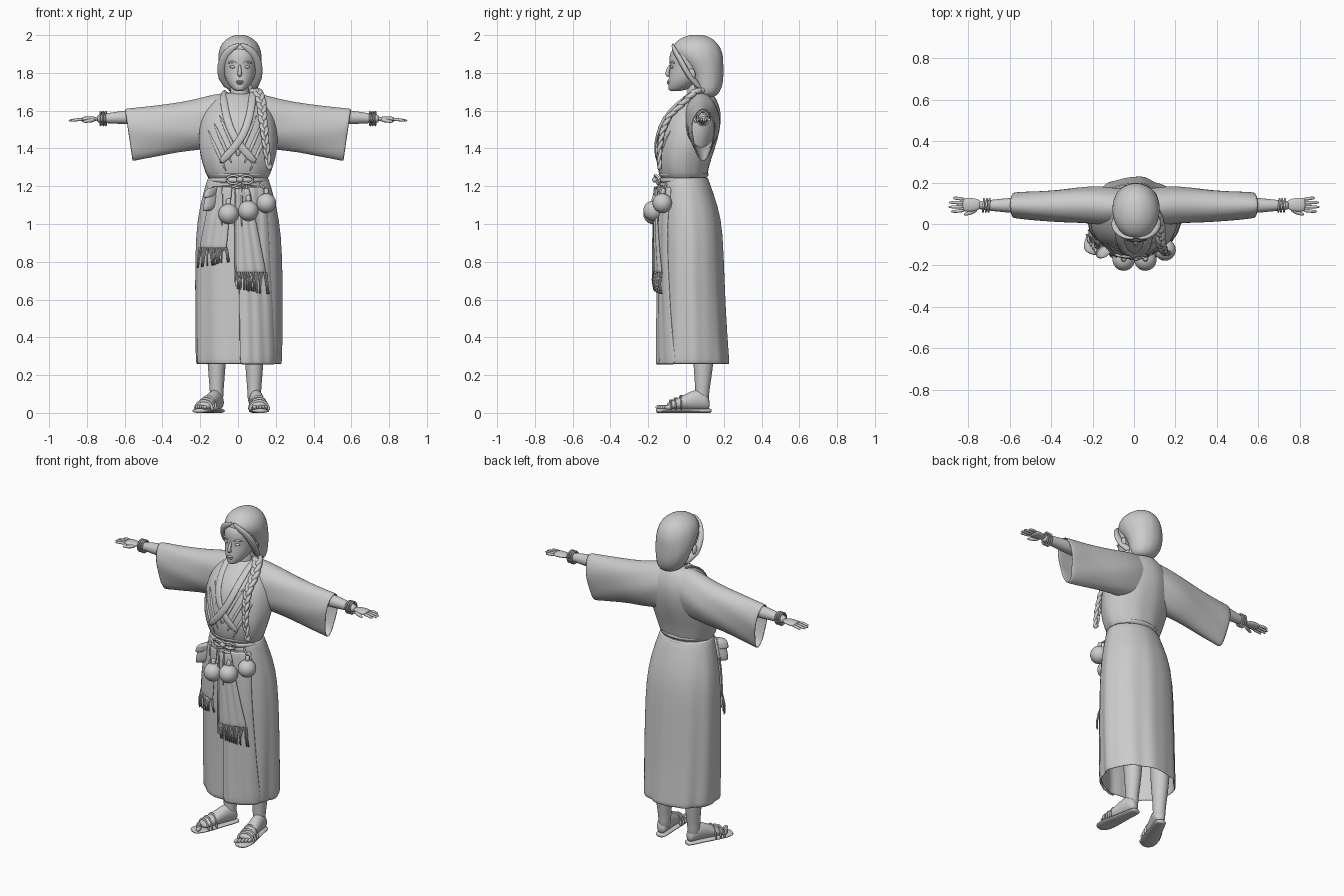
import bpy, bmesh, math, random
from mathutils import Vector as V

random.seed(4)
if "Cube" in bpy.data.objects:
    bpy.data.objects.remove(bpy.data.objects["Cube"])

clay = bpy.data.materials.new("clay_grey")
clay.use_nodes = True
GREY = (0.6, 0.6, 0.6, 1)
clay.diffuse_color = GREY
clay.node_tree.nodes["Principled BSDF"].inputs["Base Color"].default_value = GREY


def finish(name, bm, sub=0, thick=0):
    bmesh.ops.recalc_face_normals(bm, faces=bm.faces)
    for f in bm.faces:
        f.smooth = True
    me = bpy.data.meshes.new(name)
    bm.to_mesh(me)
    bm.free()
    me.materials.append(clay)
    ob = bpy.data.objects.new(name, me)
    bpy.context.collection.objects.link(ob)
    if thick:
        mod = ob.modifiers.new("cloth", "SOLIDIFY")
        mod.thickness, mod.offset = thick, 0
    if sub:
        ob.modifiers.new("smooth", "SUBSURF").levels = sub
        ob.modifiers["smooth"].render_levels = sub
    return ob


def loft(name, rings, n=24, shape=None, caps=True, thick=0, sub=1):
    """Skin rings given as (centre, half axis, half axis)."""
    bm, rows = bmesh.new(), []
    for i, (c, u, v) in enumerate(rings):
        row = []
        for k in range(n):
            a = math.tau * k / n
            su, sv = shape(a, i / (len(rings) - 1)) if shape else (1, 1)
            row.append(bm.verts.new(V(c) + V(u) * math.cos(a) * su + V(v) * math.sin(a) * sv))
        rows.append(row)
    for a, b in zip(rows, rows[1:]):
        for k in range(n):
            bm.faces.new((a[k], a[k - 1], b[k - 1], b[k]))
    if caps:
        bm.faces.new(rows[0])
        bm.faces.new(rows[-1])
    return finish(name, bm, sub, thick)


def upright(rows):
    """Rows are z, x half width, front y, back y, x centre."""
    return [((cx, (f + b) / 2, z), (w, 0, 0), (0, (b - f) / 2, 0)) for z, w, f, b, cx in rows]


def tube(name, pts, r, flat=1, n=8, ref=(0, -1, 0), sub=1):
    pts = [V(p) for p in pts]
    rings = []
    for i, p in enumerate(pts):
        t = pts[min(i + 1, len(pts) - 1)] - pts[max(i - 1, 0)]
        u = t.cross(V(ref)).normalized()
        v = u.cross(t).normalized()
        ri = r[i] if isinstance(r, (list, tuple)) else r
        rings.append((p, u * ri, v * ri * flat))
    return loft(name, rings, n, sub=sub)


def ball(name, c, s):
    bm = bmesh.new()
    bmesh.ops.create_uvsphere(bm, u_segments=24, v_segments=14, radius=1)
    bmesh.ops.scale(bm, vec=V(s), verts=bm.verts)
    bmesh.ops.translate(bm, vec=V(c), verts=bm.verts)
    return finish(name, bm)


def front(rows, x, z, off=0.0):
    """Front surface y of an upright loft."""
    rows = sorted(rows)
    for a, b in zip(rows, rows[1:]):
        if z <= b[0]:
            break
    t = max(0, min(1, (z - a[0]) / (b[0] - a[0])))
    _, w, f, k, cx = [p + (q - p) * t for p, q in zip(a, b)]
    return (f + k) / 2 - (k - f) / 2 * math.sqrt(max(0.02, 1 - ((x - cx) / w) ** 2)) - off


def sheet(name, rows, top, bottom, off):
    """Cloth strip laid on a front surface; top and bottom are x0, x1, z."""
    bm, grid, m, n = bmesh.new(), [], 10, 12
    for i in range(m + 1):
        x0, x1, z = [p + (q - p) * i / m for p, q in zip(top, bottom)]
        line = []
        for j in range(n + 1):
            x = x0 + (x1 - x0) * j / n
            y = front(rows, x, z, off) + 0.004 * math.sin(j * 1.7)
            line.append(bm.verts.new((x, y, z)))
        grid.append(line)
    for i in range(m):
        for j in range(n):
            bm.faces.new((grid[i][j], grid[i][j + 1], grid[i + 1][j + 1], grid[i + 1][j]))
    return finish(name, bm, 1, 0.008)


# Skirt and robe body
SKIRT = [(1.25, .155, -.13, .11, 0), (1.16, .18, -.135, .14, 0), (1.03, .212, -.14, .183, 0),
         (.85, .225, -.14, .193, .002), (.55, .226, -.14, .203, .003), (.3, .222, -.143, .22, .002),
         (.258, .22, -.145, .225, .002)]
ROBE = [(1.21, .15, -.125, .11, 0), (1.27, .172, -.145, .113, 0), (1.35, .2, -.16, .135, 0),
        (1.45, .213, -.148, .17, 0), (1.55, .2, -.125, .188, 0), (1.62, .17, -.075, .18, 0),
        (1.67, .115, -.015, .155, 0), (1.7, .075, .012, .135, 0)]


def pleats(a, t):
    k = 1 + t * (0.022 * math.sin(9 * a + 1) + 0.012 * math.sin(14 * a + 2 * t))
    return k, k


def wrinkles(a, t):
    k = 1 + 0.012 * math.sin(11 * a + 4 * t) * (1 - t)
    return k, k


loft("skirt", upright(SKIRT), 72, pleats, False, 0.01)
sheet("skirt_overlap", SKIRT, (.0, .15, 1.2), (.01, .2, .252), .014)
loft("robe_body", upright(ROBE), 48, wrinkles)

# Crossed collar and the folds beneath it
for s, d in ((1, .012), (-1, .006)):
    path = [(.075 * s, 1.69), (.075 * s, 1.64), (.06 * s, 1.56), (.03 * s, 1.47), (-.03 * s, 1.39), (-.1 * s, 1.32)]
    pts = [(x, front(ROBE, x, z, d), z) for x, z in path]
    tube("collar_left" if s > 0 else "collar_right", [(.06 * s, .1, 1.7)] + pts, .022, .4)
    for j in range(3):
        fold = [(s * (.1 + .03 * j - .11 * t), 1.58 - .04 * j - .25 * t) for t in (0, .3, .6, .9)]
        tube("chest_fold", [(x, front(ROBE, x, z), z) for x, z in fold], [.003, .01, .01, .003], .8)

# Sash wrapped at the waist
for z, h in ((1.262, .02), (1.232, .024), (1.208, .017)):
    pts = upright([(z - h, .156, -.137, .115, 0), (z, .165, -.15, .123, 0), (z + h, .157, -.138, .116, 0)])
    loft("sash_wrap", pts, 40)

# Sleeves, arms and hands on both sides
SLEEVE = [(.03, 1.695, 1.42, 0, .165), (.12, 1.685, 1.41, -.02, .182), (.22, 1.655, 1.395, 0, .185),
          (.33, 1.635, 1.385, .005, .172), (.45, 1.62, 1.36, .015, .16), (.54, 1.61, 1.345, .025, .155),
          (.58, 1.607, 1.335, .03, .15)]


def drape(a, t):
    ripple = 0.035 * math.sin(5 * a + 7 * t)
    return 0.92 + 0.2 * math.sin(a) * t + ripple, 1


for s, side in ((1, "left"), (-1, "right")):
    rings = [((s * x, (f + b) / 2, (hi + lo) / 2), (0, (b - f) / 2, 0), (s * .02 * x / .58, 0, (hi - lo) / 2))
             for x, hi, lo, f, b in SLEEVE]
    loft("sleeve_" + side, rings, 40, drape, False, 0.008)
    tube("arm_" + side, [(s * x, .09, z) for x, z in ((.25, 1.57), (.5, 1.567), (.62, 1.564), (.72, 1.558), (.75, 1.556))],
         [.045, .042, .036, .023, .022], n=16)
    tube("palm_" + side, [(s * x, .093, z) for x, z in ((.735, 1.556), (.77, 1.556), (.81, 1.555), (.83, 1.553))],
         [.02, .033, .036, .03], .42, 16, ref=(0, 0, 1))
    for j, tip in enumerate((.885, .9, .898, .875)):
        y = .066 + .018 * j
        tube("finger_" + side, [(s * .815, y, 1.554), (s * .86, y + .003 * (j - 1.5), 1.552), (s * tip, y + .004 * (j - 1.5), 1.546)],
             [.010, .009, .006], ref=(0, 0, 1))
    tube("thumb_" + side, [(s * .755, .075, 1.552), (s * .79, .052, 1.546), (s * .825, .045, 1.541)],
         [.013, .011, .007], ref=(0, 0, 1))
    for x in (.7, .713, .727):
        ring = [(s * x + .003 * math.cos(a), .09 + .031 * math.cos(a), 1.558 + .036 * math.sin(a))
                for a in [math.tau * k / 24 for k in range(25)]]
        tube("bracelet_" + side, ring, .005, n=6, ref=(1, 0, 0), sub=0)

# Legs and sandalled feet
for side, leg, heel, toe in (("left", .086, V((.088, .135, 0)), V((.122, -.16, 0))),
                             ("right", -.113, V((-.092, .13, 0)), V((-.213, -.145, 0)))):
    loft("leg_" + side, upright([(.04, .036, .045, .125, leg), (.1, .035, .05, .12, leg), (.18, .042, .045, .135, leg),
                                 (.3, .052, .035, .15, leg), (.5, .06, .03, .16, leg)]), 20)
    d = toe - heel
    across = d.normalized().cross(V((0, 0, 1)))

    def along(t, z, w, h):
        return (heel + d * t + V((0, 0, z)), across * w, V((0, 0, h)))
    outline = ((0, .022), (.05, .036), (.3, .038), (.55, .047), (.78, .054), (.93, .045), (1, .026))
    loft("sole_" + side, [along(t, .011, w, .012) for t, w in outline], 20)
    foot = ((.03, .024, .028), (.12, .036, .05), (.28, .038, .056), (.45, .038, .043), (.65, .044, .028), (.82, .044, .018))
    loft("foot_" + side, [along(t, .016 + h, w, h) for t, w, h in foot], 20)
    outer = 1 if (across.x > 0) == (leg > 0) else -1
    for j in range(5):
        c = heel + d * (.92 - .035 * j) + across * outer * (-.032 + .0165 * j) + V((0, 0, .03))
        ball("toe_" + side, c, (.009 + .002 * (j == 0), .022, .012))
    for t, w, h in ((.66, .05, .07), (.56, .047, .085), (.74, .051, .058)):
        arc = [heel + d * t + across * w * math.cos(a) + V((0, 0, .012 + h * .9 * math.sin(a)))
               for a in [math.pi * k / 10 for k in range(11)]]
        tube("sandal_strap_" + side, arc, .009, .5, ref=d)

# Neck, face and ears
loft("neck", upright([(1.6, .065, 0, .13, .005), (1.67, .05, .01, .115, .008), (1.77, .05, .0, .11, .01)]), 20)
loft("head", upright([(1.703, .02, -.088, -.03, .008), (1.715, .04, -.095, .02, .008), (1.75, .068, -.094, .07, .009),
                      (1.79, .083, -.09, .11, .01), (1.83, .09, -.084, .13, .01), (1.87, .094, -.09, .13, .01),
                      (1.91, .09, -.085, .13, .01), (1.95, .07, -.055, .11, .01)]), 32)
tube("nose", [(.009, -.084, 1.845), (.009, -.095, 1.815), (.009, -.102, 1.792), (.009, -.088, 1.78)],
     [.007, .010, .014, .009])
for z, w in ((1.754, .02), (1.745, .017)):
    ball("lip", (.009, -.091, z), (w, .01, .006))
for s in (-1, 1):
    ball("eye", (.01 + s * .037, -.074, 1.832), (.017, .009, .008))
    tube("brow", [(.01 + s * x, y, z) for x, y, z in ((.015, -.083, 1.853), (.04, -.077, 1.86), (.065, -.06, 1.853))], .006)
    ball("ear", (.01 + s * .093, .03, 1.79), (.012, .02, .032))

# Hair cap with a braid over the left shoulder
HAIR = [(1.67, .04, .07, .15, .04), (1.695, .075, .045, .18, .03), (1.75, .095, .035, .198, .015),
        (1.81, .108, .015, .198, .01), (1.86, .115, -.035, .198, .01), (1.9, .115, -.073, .195, .01),
        (1.94, .106, -.072, .18, .01), (1.975, .08, -.045, .152, .01), (1.996, .042, .0, .11, .01), (2.002, .015, .035, .075, .01)]
loft("hair", upright(HAIR), 36, lambda a, t: (1 + .012 * math.cos(13 * a) * (1 - t),) * 2)
for s in (-1, 1):
    tube("hair_lock", [(.01, -.068, 1.955), (.01 + s * .05, -.07, 1.93), (.01 + s * .088, -.035, 1.88),
                       (.01 + s * .1, .0, 1.81), (.01 + s * .085, .05, 1.74), (.04, .13, 1.69)],
         [.008, .02, .026, .028, .028, .02], .6, 10)
SPINE = [V(p) for p in ((.06, .1, 1.71), (.105, .045, 1.7), (.125, -.015, 1.64), (.13, -.09, 1.57),
                        (.14, -.125, 1.49), (.15, -.14, 1.4), (.165, -.14, 1.29))]
for k in range(3):
    pts, rad, m = [], [], 72
    for i in range(m + 1):
        f = i / m * (len(SPINE) - 1)
        j = min(int(f), len(SPINE) - 2)
        p = SPINE[j].lerp(SPINE[j + 1], f - j)
        a, size = i / m * math.tau * 4 + k * math.tau / 3, 1 - .5 * i / m
        pts.append(p + V((math.sin(a) * .018, math.sin(2 * a) * .01, math.sin(2 * a) * .003)) * size)
        rad.append(.018 * size)
    tube("braid_strand", pts, rad, n=8)
ball("braid_tie", (.165, -.14, 1.3), (.012, .012, .016))

# Sash tails with fringes
for name, top, low, drop in (("right", (-.14, -.03, 1.2), (-.205, -.06, .87), .09),
                             ("left", (-.02, .06, 1.19), (-.01, .15, .74), .1)):
    sheet("sash_tail_" + name, SKIRT, top, low, .03)
    tilt = .03 if name == "right" else -.03
    for j in range(17):
        x = low[0] + (low[1] - low[0]) * j / 16
        y, z = front(SKIRT, x, low[2], .03), low[2] + .004
        dx, dz = random.uniform(-.012, .012), tilt * (j / 16 - .5)
        tube("fringe_" + name, [(x, y, z), (x + dx, y - .008, z - drop / 2 + dz), (x + dx * 1.5, y, z - drop + dz)],
             .0045, n=5, sub=0)

# Cords, round flasks and belt pouch
for c, r in ((V((-.05, -.172, 1.053)), .054), (V((.055, -.172, 1.07)), .054), (V((.15, -.125, 1.11)), .052)):
    ball("flask", c, (r, r, r))
    knot = V((c.x * .75, front(ROBE, c.x * .75, 1.22, .012), 1.225))
    tube("flask_neck", [c + V((0, 0, r * .8)), c + V((0, .005, r * 1.3)), c + V((0, .01, r * 1.5))], [.018, .012, .017])
    tube("flask_cord", [c + V((0, .01, r * 1.4)), c.lerp(knot, .8), knot], .006)
hang = [(-.17, 1.2), (-.1, 1.175), (-.03, 1.19), (.03, 1.23), (.09, 1.2), (.155, 1.19)]
tube("belt_cord", [(x, front(ROBE, x, z, .02), z) for x, z in hang], .007)
for s in (-1, 1):
    loop = [(.01 + s * .035 * (1 - math.cos(a)), 1.235 + .022 * math.sin(a)) for a in [math.tau * k / 16 for k in range(17)]]
    tube("bow_loop", [(x, front(ROBE, x, z, .025), z) for x, z in loop], .007)
for x, end in ((-.085, .98), (-.015, .65), (.02, .98)):
    tube("hanging_cord", [(x, front(SKIRT, x, z, .035), z) for z in (1.21, (1.21 + end) / 2, end)], .006)
ball("bow_knot", (.01, -.165, 1.235), (.018, .014, .016))
pouch = [((-.152 + k * .006, -.125, z), (w, .02, .006), (0, d, 0)) for k, (z, w, d) in
         enumerate(((1.07, .03, .015), (1.08, .042, .028), (1.12, .041, .03), (1.165, .036, .026), (1.19, .03, .012)))]
loft("belt_pouch", pouch, 20)
flap = [((-.15 + k * .006, -.132, z), (w, .02, .006), (0, .028, 0)) for k, (z, w) in
        enumerate(((1.14, .03), (1.15, .041), (1.18, .037), (1.195, .03)))]
loft("pouch_flap", flap, 20)
